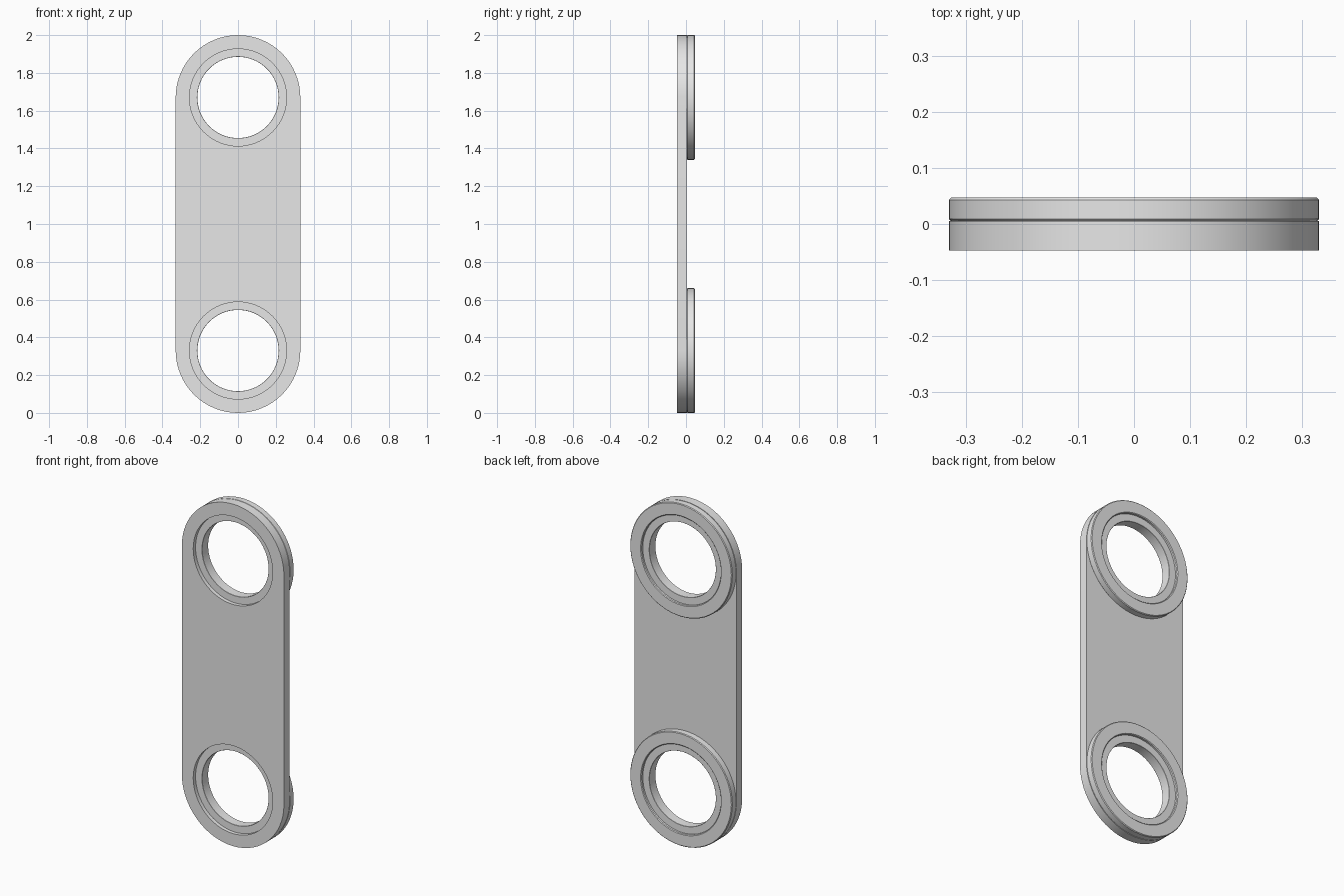
import bpy
import bmesh
from math import cos, sin, pi, radians

if "Cube" in bpy.data.objects:
    bpy.data.objects.remove(bpy.data.objects["Cube"], do_unlink=True)

R, HOLE, BORE = 0.33, 0.257, 0.215      # outer, recess and through-hole radii
FRONT, MID, BACK = -0.047, 0.005, 0.047
CENTRES = {"lower": R, "upper": 2 - R}
SEG = 64

grey = bpy.data.materials.new("light_grey")
grey.use_nodes = True
grey.diffuse_color = (0.8, 0.8, 0.8, 1)
grey.node_tree.nodes["Principled BSDF"].inputs["Base Color"].default_value = (0.8, 0.8, 0.8, 1)


def arc(radius, cz, start, end, count):
    """Points along an arc in the x-z plane."""
    return [(radius * cos(start + (end - start) * i / count),
             cz + radius * sin(start + (end - start) * i / count))
            for i in range(count + 1)]


def finish(obj):
    obj.data.materials.clear()
    obj.data.materials.append(grey)
    bpy.ops.object.select_all(action='DESELECT')
    obj.select_set(True)
    bpy.context.view_layer.objects.active = obj
    bpy.ops.object.shade_smooth_by_angle(angle=radians(30))


def lathe(name, profile, cz):
    """Spin a closed (radius, y) profile about the y axis at height cz."""
    bm = bmesh.new()
    loops = []
    for i in range(SEG):
        a = 2 * pi * i / SEG
        loops.append([bm.verts.new((r * cos(a), y, cz + r * sin(a))) for r, y in profile])
    n = len(profile)
    for i in range(SEG):
        a, b = loops[i], loops[(i + 1) % SEG]
        for j in range(n):
            k = (j + 1) % n
            bm.faces.new((a[j], b[j], b[k], a[k]))
    bmesh.ops.recalc_face_normals(bm, faces=bm.faces)
    mesh = bpy.data.meshes.new(name)
    bm.to_mesh(mesh)
    bm.free()
    obj = bpy.data.objects.new(name, mesh)
    bpy.context.collection.objects.link(obj)
    finish(obj)


def washer(inner, outer, y0, y1, c):
    """Washer section with chamfered corners."""
    return [(inner + c, y0), (outer - c, y0), (outer, y0 + c), (outer, y1 - c),
            (outer - c, y1), (inner + c, y1), (inner, y1 - c), (inner, y0 + c)]


# Long link plate with rounded ends and two holes
curve = bpy.data.curves.new("link_plate", 'CURVE')
curve.dimensions = '2D'
curve.fill_mode = 'BOTH'
curve.extrude = (MID - FRONT) / 2
low, high = CENTRES["lower"], CENTRES["upper"]
outlines = [arc(R, high, 0, pi, SEG // 2) + arc(R, low, pi, 2 * pi, SEG // 2)]
outlines += [arc(HOLE, cz, 0, 2 * pi, SEG)[:-1] for cz in (low, high)]
for points in outlines:
    spline = curve.splines.new('POLY')
    spline.points.add(len(points) - 1)
    for p, (x, z) in zip(spline.points, points):
        p.co = (x, z, 0, 1)
    spline.use_cyclic_u = True
plate = bpy.data.objects.new("link_plate", curve)
bpy.context.collection.objects.link(plate)
plate.location.y = (FRONT + MID) / 2
plate.rotation_euler.x = pi / 2
bpy.ops.object.select_all(action='DESELECT')
plate.select_set(True)
bpy.context.view_layer.objects.active = plate
bpy.ops.object.convert(target='MESH')
plate = bpy.context.view_layer.objects.active
bm = bmesh.new()
bm.from_mesh(plate.data)
bmesh.ops.remove_doubles(bm, verts=bm.verts, dist=0.0001)
bmesh.ops.recalc_face_normals(bm, faces=bm.faces)
bm.to_mesh(plate.data)
bm.free()
finish(plate)

# Rear ring and recessed bushing at each end
for end, cz in CENTRES.items():
    lathe(end + "_ring", washer(HOLE, R, MID, BACK, 0.004), cz)
    lathe(end + "_bushing", washer(BORE, HOLE + 0.005, -0.025, 0.032, 0.001), cz)
